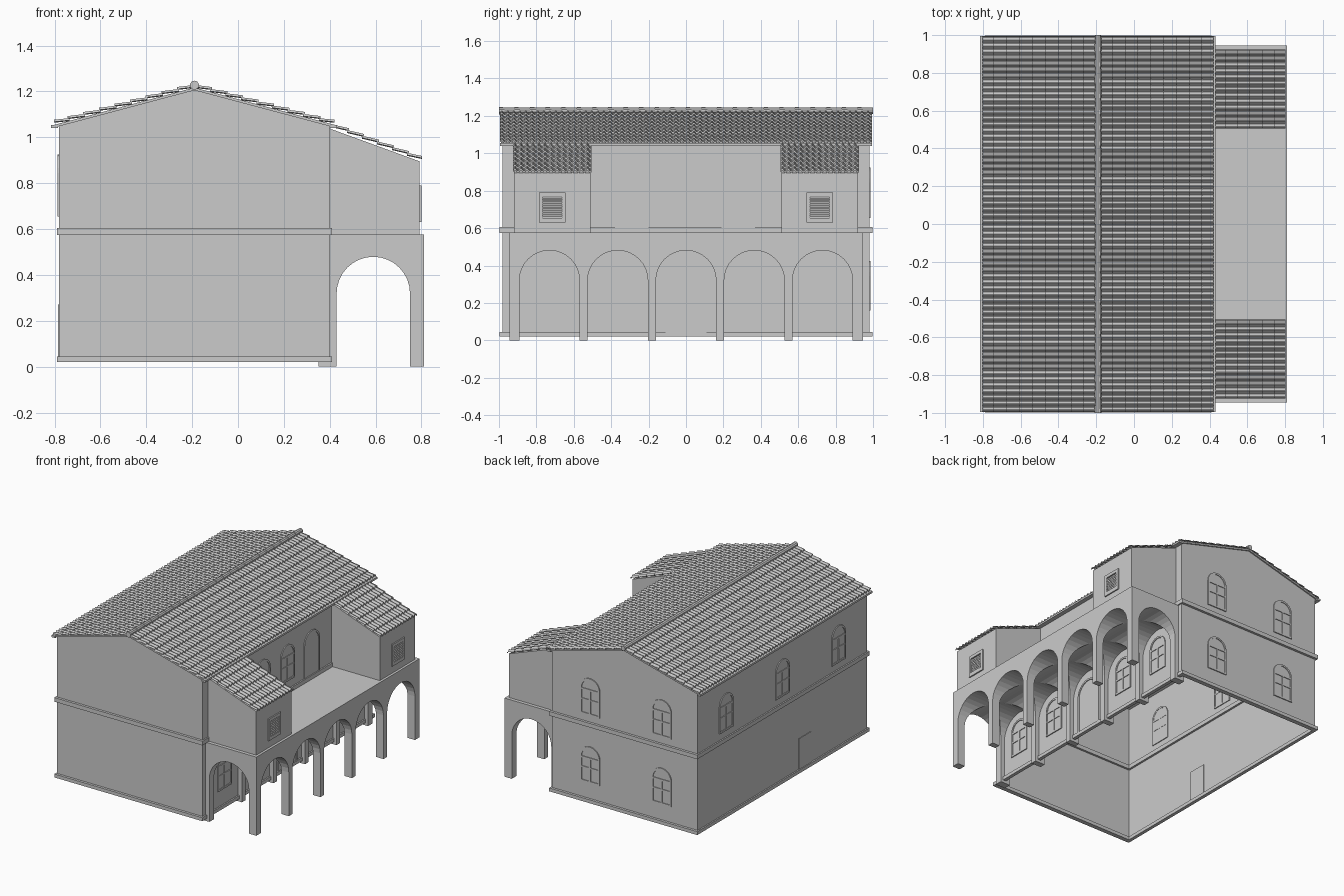
import bpy, bmesh, math
from mathutils import Matrix, Vector

if "Cube" in bpy.data.objects:
    bpy.data.objects.remove(bpy.data.objects["Cube"])

mat = bpy.data.materials.new("plain grey")
mat.diffuse_color = (0.6, 0.6, 0.6, 1)
mat.use_nodes = True
mat.node_tree.nodes["Principled BSDF"].inputs["Base Color"].default_value = mat.diffuse_color


def finish(name, bm, recalc=True):
    if recalc:
        bmesh.ops.recalc_face_normals(bm, faces=bm.faces)
    me = bpy.data.meshes.new(name)
    bm.to_mesh(me)
    bm.free()
    me.materials.append(mat)
    ob = bpy.data.objects.new(name, me)
    bpy.context.scene.collection.objects.link(ob)
    return ob


def basis(u, v, n, o=(0, 0, 0)):
    m = Matrix((u, v, n)).transposed().to_4x4()
    m.translation = Vector(o)
    return m


def prism(bm, pts, d0, d1, M):
    """Extrude a 2D outline from depth d0 to d1 in frame M."""
    a = [bm.verts.new(M @ Vector((p[0], p[1], d0))) for p in pts]
    b = [bm.verts.new(M @ Vector((p[0], p[1], d1))) for p in pts]
    n = len(pts)
    bm.faces.new(a[::-1])
    bm.faces.new(b)
    for i in range(n):
        j = (i + 1) % n
        bm.faces.new((a[i], a[j], b[j], b[i]))


def rect(u0, v0, u1, v1):
    return [(u0, v0), (u1, v0), (u1, v1), (u0, v1)]


def arc(c, z, r, n=16):
    return [(c + r * math.cos(math.pi * i / n), z + r * math.sin(math.pi * i / n)) for i in range(n + 1)]


def arch(c, r, z0, spring, n=16):
    return [(c - r, z0), (c + r, z0)] + arc(c, spring, r, n)


X, Y, Z = (1, 0, 0), (0, 1, 0), (0, 0, 1)
ALONG_Y = basis(X, Z, Y)      # profile in x-z, depth along y
ALONG_X = basis(Y, Z, X)      # profile in y-z, depth along x
FLAT = Matrix.Identity(4)     # profile in x-y, depth along z
RX, RZ, SLOPE = -0.19, 1.205, 0.266   # ridge position and pitch


def under(x):
    return RZ - abs(x - RX) * SLOPE


# House walls: open-bottomed shell with two gables
bm = bmesh.new()
outline = [(-0.78, 0.02), (0.40, 0.02), (0.40, under(0.40)), (RX, RZ), (-0.78, under(-0.78))]
f = [bm.verts.new((x, -0.98, z)) for x, z in outline]
b = [bm.verts.new((x, 0.98, z)) for x, z in outline]
bm.faces.new(f)
bm.faces.new(b[::-1])
bm.faces.new((f[1], b[1], b[2], f[2]))
bm.faces.new((f[4], b[4], b[0], f[0]))
finish("house_walls", bm, False)

# Plinth and string course rings
for name, z0, z1 in (("plinth", 0.02, 0.045), ("string_course", 0.575, 0.605)):
    bm = bmesh.new()
    for s in (-1, 1):
        prism(bm, rect(-0.79, s * 0.965, 0.41, s * 0.998), z0, z1, FLAT)
    for x0, x1 in ((-0.79, -0.765), (0.385, 0.41)):
        prism(bm, rect(x0, -0.965, x1, 0.965), z0, z1, FLAT)
    finish(name, bm)

# Roof slab with eave boards
bm = bmesh.new()
xs = (-0.812, RX, 0.428)
prism(bm, [(x, under(x)) for x in xs] + [(x, under(x) + 0.012) for x in xs[::-1]], -0.99, 0.99, ALONG_Y)
for x0, x1 in ((-0.815, -0.785), (0.40, 0.432)):
    prism(bm, rect(x0, 1.04, x1, 1.054), -0.995, 0.995, ALONG_Y)
finish("roof_slab", bm)


# Clay tile courses: scalloped strips, each lifted over the one below
def tiles(name, hi, lo, ya, yb, cols, courses):
    bm = bmesh.new()
    hi, lo, per = Vector(hi), Vector(lo), 8
    for c in range(courses):
        p, q = hi.lerp(lo, c / courses), hi.lerp(lo, (c + 1.12) / courses if c < courses - 1 else 1)
        rows = ((p, 0.0), (q, 0.011), (q, 0.001))
        grid = []
        for pt, lift in rows:
            line = []
            for i in range(cols * per + 1):
                s = (i % per) / per
                h = 0.010 * math.sin(math.pi * s / 0.625) if s < 0.625 else -0.004 * math.sin(math.pi * (s - 0.625) / 0.375)
                y = ya + (yb - ya) * i / (cols * per)
                line.append(bm.verts.new((pt.x, y, pt.y + lift + h)))
            grid.append(line)
        for r in range(2):
            for i in range(cols * per):
                k = (grid[r][i], grid[r][i + 1], grid[r + 1][i + 1], grid[r + 1][i])
                bm.faces.new(k[::-1] if lo.x > hi.x else k)
    return finish(name, bm, False)


tiles("roof_tiles_left", (RX, 1.219), (-0.803, 1.056), -0.995, 0.995, 62, 9)
tiles("roof_tiles_right", (RX, 1.219), (0.42, 1.056), -0.995, 0.995, 62, 9)

# Ridge tiles, tapered and overlapping
bm = bmesh.new()
n = 24
for i in range(n):
    y = -1 + 2 * (i + 0.5) / n
    M = Matrix.Translation((RX, y, 1.227)) @ Matrix.Rotation(math.radians(90), 4, 'X')
    bmesh.ops.create_cone(bm, cap_ends=True, segments=10, radius1=0.017, radius2=0.02, depth=2 / n, matrix=M)
finish("ridge_tiles", bm)

# Arcade: solid block with a vault along it and five vaults across it
bm = bmesh.new()
prism(bm, rect(0.35, 0, 0.81, 0.576), -0.945, 0.945, ALONG_Y)
arcade = finish("arcade", bm)
bays = [-0.73, -0.365, 0, 0.365, 0.73]
cut_a, cut_b = bmesh.new(), bmesh.new()
for c in bays:
    prism(cut_a, arch(c, 0.161, -0.1, 0.32), 0.2, 1.0, ALONG_X)
prism(cut_b, arch(0.59, 0.16, -0.1, 0.319), -1.2, 1.2, ALONG_Y)
for k, bmc in enumerate((cut_a, cut_b)):
    cutter = finish("vault_cutter_%d" % k, bmc)
    cutter.hide_render = True
    mod = arcade.modifiers.new("vault", 'BOOLEAN')
    mod.operation, mod.solver, mod.object = 'DIFFERENCE', 'EXACT', cutter
    bpy.context.view_layer.objects.active = arcade
    bpy.ops.object.modifier_apply(modifier=mod.name)
    bpy.data.objects.remove(cutter)

# Two roofed wings on the terrace, each with a louvred window
for s, side in ((-1, "front"), (1, "back")):
    bm = bmesh.new()
    ya, yb = sorted((s * 0.51, s * 0.92))
    prism(bm, [(0.395, 0.57), (0.792, 0.57), (0.792, 0.895), (0.395, 1.04)], ya, yb, ALONG_Y)
    finish("wing_" + side, bm)
    tiles("wing_tiles_" + side, (0.41, 1.047), (0.802, 0.898), ya - 0.005, yb + 0.005, 13, 6)
    bm = bmesh.new()
    c = s * 0.715
    for r in (rect(c - 0.07, 0.63, c - 0.052, 0.79), rect(c + 0.052, 0.63, c + 0.07, 0.79),
              rect(c - 0.052, 0.63, c + 0.052, 0.655), rect(c - 0.052, 0.767, c + 0.052, 0.79)):
        prism(bm, r, 0.79, 0.801, ALONG_X)
    for i in range(9):
        z = 0.657 + i * 0.0122
        prism(bm, [(0.791, z + 0.009), (0.799, z), (0.799, z + 0.004), (0.791, z + 0.013)], c - 0.052, c + 0.052, ALONG_Y)
    finish("louvre_" + side, bm)

# Windows and doors, built in the frame of each wall
WALLS = {"right": basis(Y, Z, X, (0.40, 0, 0)),
         "left": basis((0, -1, 0), Z, (-1, 0, 0), (-0.78, 0, 0)),
         "back": basis((-1, 0, 0), Z, Y, (0, 0.98, 0))}


def opening(name, wall, c, z0, z1, w, kind="window"):
    bm = bmesh.new()
    M, r, t = WALLS[wall], w / 2, 0.013
    spring = z1 - r
    d0, d1 = -0.006, 0.007
    if kind == "plain":
        prism(bm, rect(c - r, z0, c + r, z1), d0, 0.004, M)
    else:
        prism(bm, arch(c, r - t / 2, z0, spring, 12), -0.004, 0.002, M)    # pane or leaf
        out, inn = arc(c, spring, r, 12), arc(c, spring, r - t, 12)
        for i in range(12):                                                # arched head
            prism(bm, [out[i], out[i + 1], inn[i + 1], inn[i]], d0, d1, M)
        bars = [rect(c - r, z0, c - r + t, spring), rect(c + r - t, z0, c + r, spring)]
        if kind == "window":
            mid = (z0 + spring) / 2 + 0.015
            bars += [rect(c - r + t, z0, c + r - t, z0 + t), rect(c - r + t, spring - t, c + r - t, spring),
                     rect(c - 0.006, z0 + t, c + 0.006, spring - t), rect(c - r + t, mid - 0.005, c + r - t, mid + 0.005)]
        for p in bars:
            prism(bm, p, d0, d1, M)
    finish(name, bm)


for i, x in enumerate((-0.09, 0.49)):
    opening("back_lower_window_%d" % i, "back", x, 0.16, 0.425, 0.16)
    opening("back_upper_window_%d" % i, "back", x, 0.655, 0.925, 0.16)
for i, y in enumerate((-0.65, 0, 0.65)):
    opening("left_upper_window_%d" % i, "left", y, 0.655, 0.925, 0.16)
opening("rear_door", "left", 0.26, 0.045, 0.27, 0.14, "plain")
for i, y in enumerate(bays):
    if y:
        opening("arcade_window_%d" % i, "right", y, 0.16, 0.425, 0.16)
opening("main_door", "right", 0, 0.04, 0.42, 0.22, "door")
opening("terrace_window", "right", 0, 0.665, 0.93, 0.16)
for i, y in enumerate((-0.29, 0.28)):
    opening("terrace_door_%d" % i, "right", y, 0.577, 0.93, 0.18, "door")
